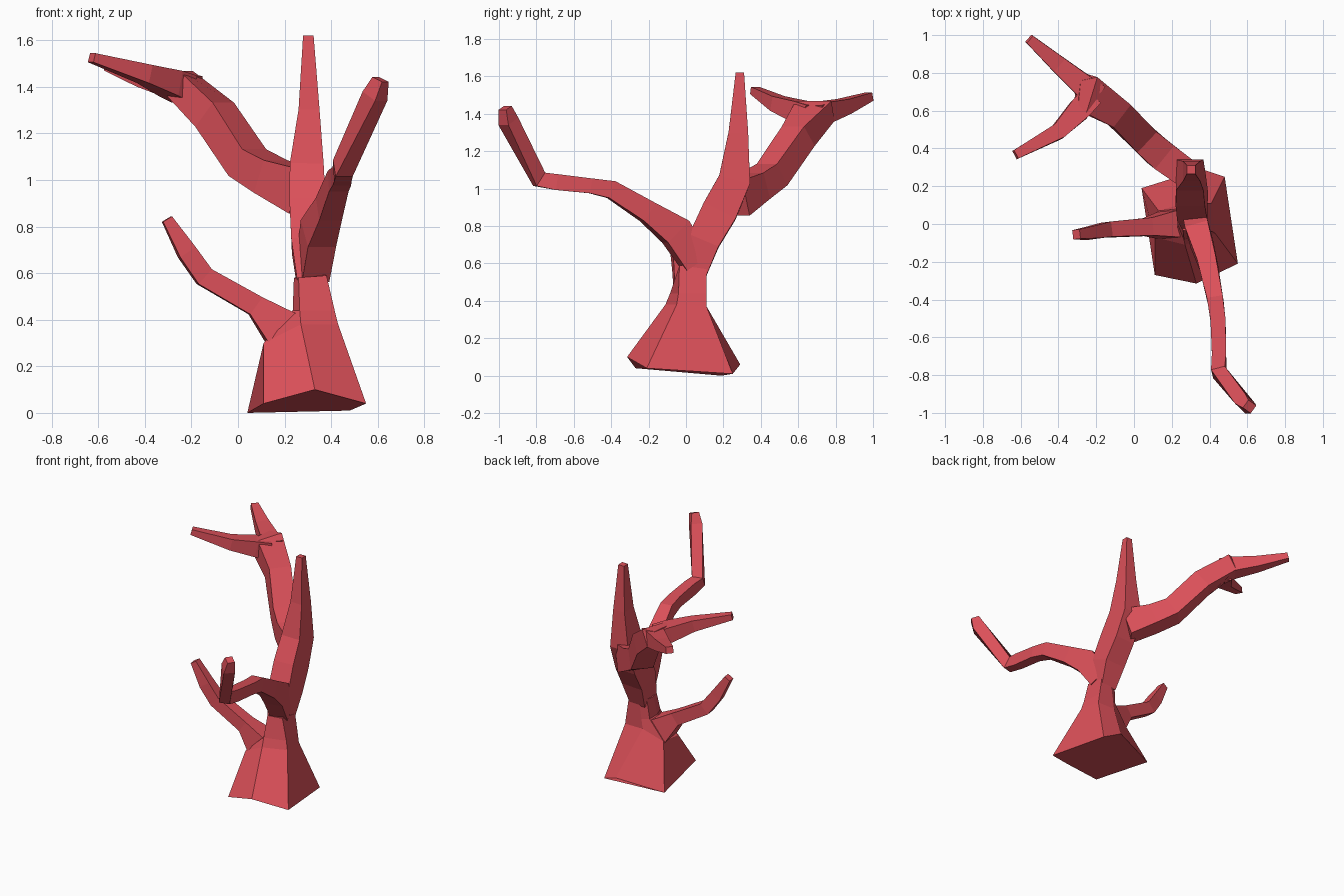
import bpy
from mathutils import Vector

bark = bpy.data.materials.new("bark")
bark.diffuse_color = (0.71, 0.08, 0.1, 1)


def skin(name, rings):
    """Join equal-sized rings of points into a closed, flat-faced tube."""
    n = len(rings[0])
    verts = [tuple(p) for r in rings for p in r]
    faces = [list(range(n))[::-1],
             list(range(len(verts) - n, len(verts)))]
    for k in range(len(rings) - 1):
        for i in range(n):
            j = (i + 1) % n
            faces.append([k * n + i, k * n + j, (k + 1) * n + j, (k + 1) * n + i])
    me = bpy.data.meshes.new(name)
    me.from_pydata(verts, [], faces)
    me.materials.append(bark)
    bpy.context.collection.objects.link(bpy.data.objects.new(name, me))


def limb(name, stations, ref=(0, 0, 1)):
    """Four-sided tapering limb; each station is x, y, z, width, height."""
    pts = [Vector(s[:3]) for s in stations]
    rings = []
    for i, (c, s) in enumerate(zip(pts, stations)):
        t = Vector()
        if i > 0:
            t += (c - pts[i - 1]).normalized()
        if i < len(pts) - 1:
            t += (pts[i + 1] - c).normalized()
        t.normalize()
        side = t.cross(Vector(ref)).normalized()
        up = side.cross(t)
        side, up = side * s[3] / 2, up * s[4] / 2
        rings.append([c + side - up, c + side + up, c - side + up, c - side - up])
    # counter-clockwise about the growth direction
    skin(name, rings)


# Flared six-sided trunk base
skin("trunk", [
    [(.04, .19, 0), (.11, -.27, .04), (.33, -.315, .1), (.55, -.21, .04), (.48, .25, .01), (.36, .29, .06)],
    [(.13, .07, .3), (.11, -.07, .3), (.27, -.11, .38), (.43, -.05, .38), (.41, .11, .37), (.27, .11, .37)],
    [(.235, .08, .44), (.235, -.01, .44), (.265, -.085, .44), (.415, -.04, .44), (.4, .11, .44), (.28, .11, .44)],
    [(.25, .09, .58), (.24, .03, .58), (.26, -.035, .58), (.38, -.035, .59), (.38, .11, .57), (.3, .11, .57)],
])

# Main stem rising to the pointed top
limb("main_stem", [
    (.315, .04, .55, .12, .14), (.31, .095, .72, .16, .17), (.3, .18, .88, .155, .19),
    (.295, .26, 1.05, .145, .17), (.305, .28, 1.3, .09, .105), (.302, .288, 1.62, .045, .045),
], ref=(0, -1, 0))

# Front branch with an elbow
limb("front_branch", [
    (.32, .05, .6, .12, .14), (.345, -.055, .77, .125, .165), (.39, -.205, .875, .1, .115),
    (.43, -.4, .995, .085, .095), (.445, -.51, 1.015, .08, .08), (.45, -.69, 1.035, .075, .085),
    (.45, -.785, 1.05, .075, .085), (.588, -.95, 1.36, .075, .085), (.612, -.967, 1.432, .05, .055),
])

# Low branch on the left
limb("low_branch", [
    (.22, 0, .33, .16, .2), (.075, -.015, .46, .095, .09), (-.145, -.03, .585, .08, .085),
    (-.22, -.045, .69, .07, .08), (-.305, -.055, .832, .05, .045),
])

# Rear branch, splitting into two twigs
limb("rear_branch", [
    (.29, .26, .95, .15, .2), (.14, .37, 1.015, .16, .15), (.04, .46, 1.075, .15, .14),
    (-.1, .6, 1.28, .15, .14), (-.25, .69, 1.415, .2, .12), (-.3, .695, 1.43, .13, .08),
])
limb("rear_twig_outer", [
    (-.21, .685, 1.385, .14, .125), (-.27, .735, 1.41, .12, .11),
    (-.4, .845, 1.44, .09, .08), (-.555, .98, 1.492, .05, .045),
])
limb("rear_twig_inner", [
    (-.23, .67, 1.39, .12, .12), (-.29, .605, 1.415, .12, .11),
    (-.4, .49, 1.455, .085, .08), (-.628, .367, 1.525, .05, .04),
])

# Consistent outward normals
import bmesh
for ob in bpy.context.collection.objects:
    bm = bmesh.new()
    bm.from_mesh(ob.data)
    bmesh.ops.recalc_face_normals(bm, faces=bm.faces)
    bm.to_mesh(ob.data)
    bm.free()
